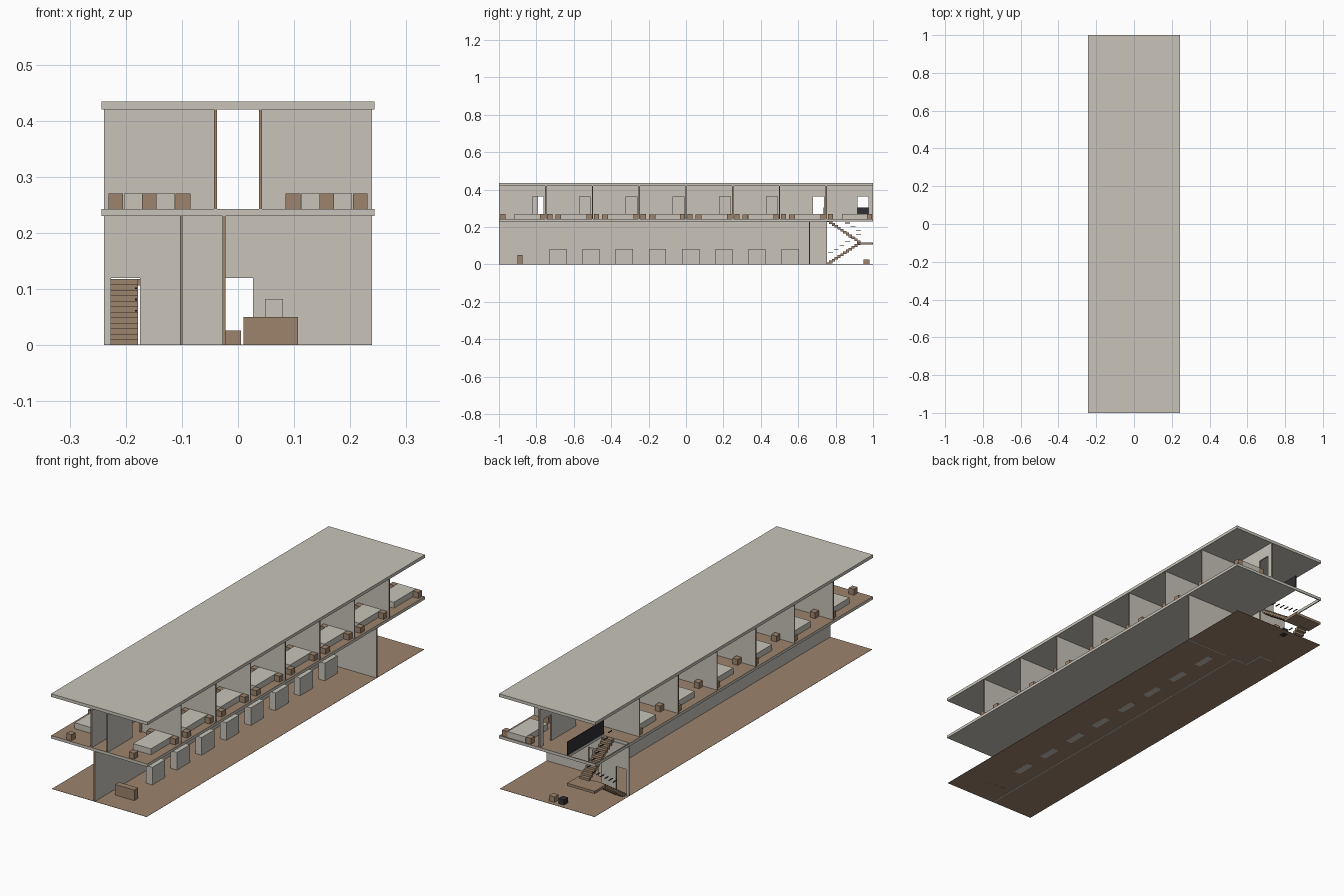
import bpy
import bmesh
from mathutils import Vector

cube = bpy.data.objects.get("Cube")
if cube:
    bpy.data.objects.remove(cube, do_unlink=True)


def make_material(name, rgb):
    mat = bpy.data.materials.new(name)
    mat.use_nodes = True
    color = (*rgb, 1.0)
    mat.diffuse_color = color
    mat.node_tree.nodes["Principled BSDF"].inputs["Base Color"].default_value = color
    return mat


PLASTER = make_material("warm grey plaster", (0.58, 0.55, 0.49))
WOOD = make_material("brown wood", (0.34, 0.23, 0.15))
DARK = make_material("dark metal", (0.03, 0.03, 0.035))


def boxes(name, ranges, mats, accent=None):
    """One object from (x0, x1, y0, y1, z0, z1) boxes; accent picks faces for the second material."""
    bm = bmesh.new()
    for x0, x1, y0, y1, z0, z1 in ranges:
        made = bmesh.ops.create_cube(bm, size=1)
        for v in made["verts"]:
            v.co = Vector(((x0 + x1) / 2 + v.co.x * (x1 - x0),
                           (y0 + y1) / 2 + v.co.y * (y1 - y0),
                           (z0 + z1) / 2 + v.co.z * (z1 - z0)))
    bm.normal_update()
    if accent:
        for f in bm.faces:
            f.material_index = int(accent(f.normal))
    mesh = bpy.data.meshes.new(name)
    bm.to_mesh(mesh)
    bm.free()
    for m in mats:
        mesh.materials.append(m)
    obj = bpy.data.objects.new(name, mesh)
    bpy.context.collection.objects.link(obj)
    return obj


def wall(name, axis, at, start, end, z0, z1, doors=(), door_height=0.12):
    """Thin wall along an axis with door gaps; its cut ends are wood."""
    half = 0.003
    parts, cursor = [], start
    for d0, d1 in doors:
        parts += [(cursor, d0, z0, z1), (d0, d1, z0 + door_height, z1)]
        cursor = d1
    parts.append((cursor, end, z0, z1))
    if axis == "x":
        ranges = [(a, b, at - half, at + half, c, d) for a, b, c, d in parts]
    else:
        ranges = [(at - half, at + half, a, b, c, d) for a, b, c, d in parts]
    along = 0 if axis == "x" else 1
    return boxes(name, ranges, [PLASTER, WOOD], lambda n: abs(n[along]) > 0.5)


# Levels and plan
EDGE, SIDE = 0.243, 0.239
CEIL, FLOOR2, ROOF, TOP = 0.23, 0.243, 0.42, 0.434
WELL_X, WELL_Y, RIM = -0.1, 0.75, 0.005

# Floors and roof
boxes("ground_floor", [(-SIDE, SIDE, -1, 1, 0.0005, 0.0015)], [WOOD])
boxes("upper_floor", [
    (-EDGE, EDGE, -1, WELL_Y, CEIL, FLOOR2),
    (WELL_X, EDGE, WELL_Y, 1, CEIL, FLOOR2),
    (-EDGE, -EDGE + RIM, WELL_Y, 1, CEIL, FLOOR2),
    (-EDGE + RIM, WELL_X, 1 - RIM, 1, CEIL, FLOOR2),
], [PLASTER, WOOD], lambda n: n.z > 0.5)
boxes("roof", [(-EDGE, EDGE, -1, 1, ROOF, TOP)], [PLASTER])

# Ground level walls
wall("ground_long_wall", "y", -0.025, -1, 0.66, 0, CEIL)
wall("ground_lobby_wall", "x", 0.66, WELL_X, SIDE, 0, CEIL, [(-0.022, 0.027)])
wall("ground_return_wall", "y", WELL_X, 0.66, WELL_Y, 0, CEIL)
wall("ground_stair_wall", "x", WELL_Y, -SIDE, WELL_X, 0, CEIL, [(-0.226, -0.175)])

# Ground level furniture
boxes("reception_desk", [(0.01, 0.107, -0.9, -0.873, 0, 0.05)], [WOOD])
centers = [-0.685 + 0.1775 * i for i in range(8)]
boxes("display_blocks", [(0.048, 0.08, c - 0.046, c + 0.046, 0, 0.082)
                         for c in centers], [PLASTER])
boxes("lobby_stool", [(-0.022, 0.005, 0.95, 0.98, 0, 0.026)], [WOOD])
boxes("lobby_dark_stool", [(-0.07, -0.043, 0.95, 0.98, 0, 0.026)], [DARK])


# Upper level rooms, the first boundary being the front edge
def room_side(label, sign, bounds, corridor_end):
    doors = [(b - 0.07, b - 0.012) for b in bounds[1:]]
    if bounds[-1] == 1:
        doors[-1] = (0.917, 0.975)
    wall(label + "_corridor_wall", "y", sign * 0.04, -1, corridor_end,
         FLOOR2, ROOF, doors)
    inner, outer = sorted((sign * 0.043, sign * SIDE))
    for i, b in enumerate(bounds[1:]):
        if b < 1:
            wall(f"{label}_room_wall_{i + 1}", "x", b, inner, outer, FLOOR2, ROOF)

    def across(a, b):
        return tuple(sorted((sign * a, sign * b)))

    beds, cubes = [], []
    for i, (start, end) in enumerate(zip(bounds, bounds[1:])):
        head = end - 0.005
        beds.append((*across(0.112, 0.203), end - 0.167, head, FLOOR2, 0.27))
        for a, b in ((0.085, 0.111), (0.205, 0.231)):
            cubes.append((*across(a, b), head - 0.026, head, FLOOR2, 0.27))
        cubes.append((*across(0.145, 0.171), start + 0.008, start + 0.035, FLOOR2, 0.27))
        if 0 < i < 7 and sign > 0:
            cubes.append((*across(0.205, 0.231), start + 0.052, start + 0.082, FLOOR2, 0.268))
    boxes(label + "_beds", beds, [PLASTER])
    boxes(label + "_nightstands_and_stools", cubes, [WOOD])


room_side("left", 1, [-1 + 0.25 * i for i in range(9)], 1)
room_side("right", -1, [-1 + 0.279 * i for i in range(7)], 0.677)

# Staircase: two flights around a half landing
STEPS, LANDING = 12, 0.118
run = 0.18 / STEPS


def flight(name, x0, x1, z_low, z_high, direction):
    rise = (z_high - z_low) / STEPS
    steps = []
    for i in range(STEPS):
        y = WELL_Y + run * i if direction > 0 else WELL_Y + run * (STEPS - 1 - i)
        z = z_low + rise * (i + 1)
        steps.append((x0, x1, y, y + run + 0.002, max(0.001, z - 0.014), z))
    boxes(name, steps, [WOOD])


flight("lower_stair_flight", -0.226, -0.178, 0, LANDING, 1)
flight("upper_stair_flight", -0.162, -0.114, LANDING, FLOOR2 - 0.002, -1)
boxes("stair_landing", [(-SIDE, WELL_X, 0.92, 1, LANDING - 0.012, LANDING)], [WOOD])

# Stepped handrail pieces and the stairwell guard panel
rails = []
for i in range(6):
    y = 0.76 + 0.03 * i
    rails.append((-0.184, -0.18, y, y + 0.026, 0.06 + 0.02 * i, 0.063 + 0.02 * i))
    rails.append((-0.16, -0.156, y, y + 0.026, 0.28 - 0.02 * i, 0.283 - 0.02 * i))
boxes("stair_handrails", rails, [DARK])
boxes("stairwell_guard", [(-0.102, -0.098, 0.735, 0.998, FLOOR2, 0.305)], [DARK])
